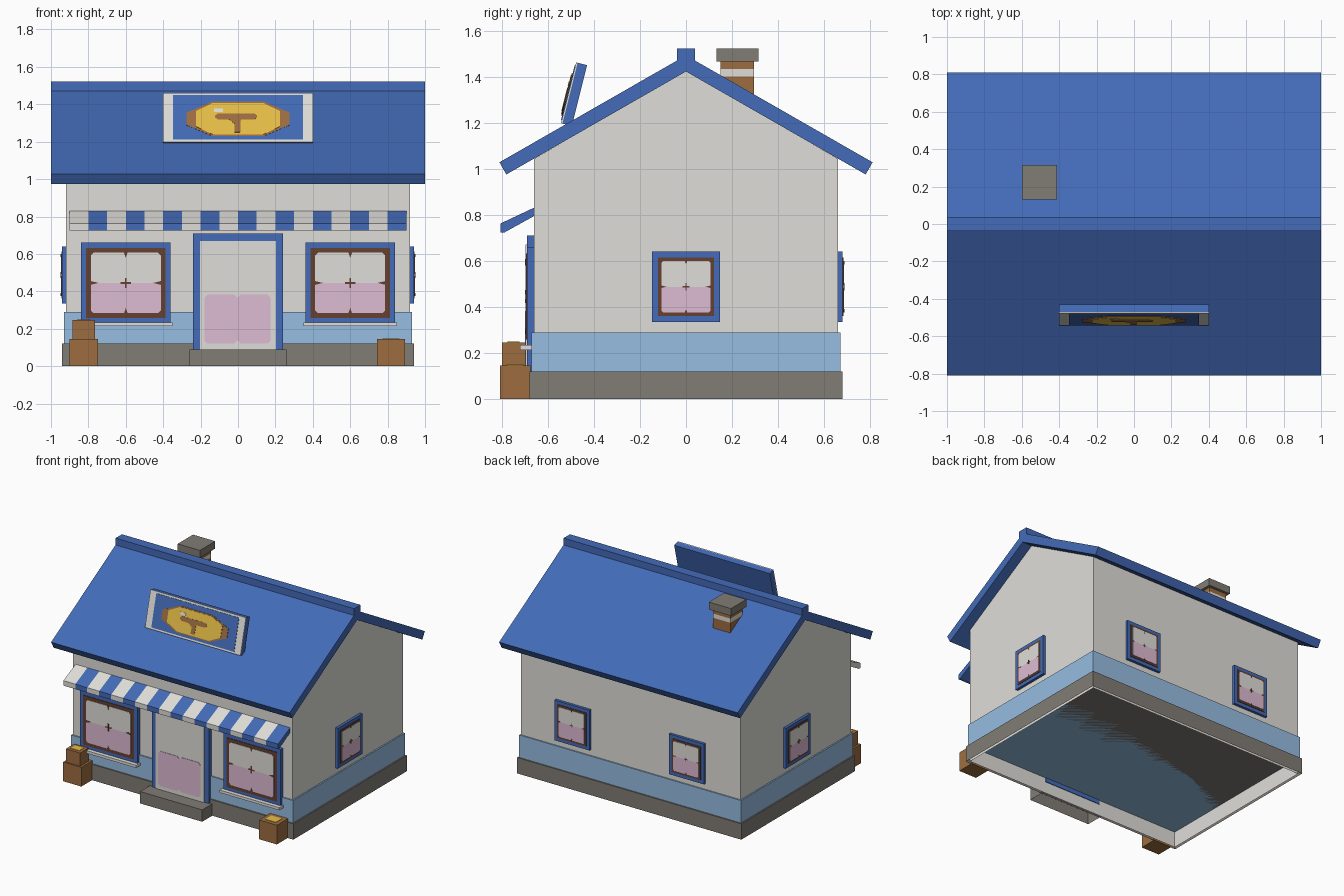
import bpy, bmesh, math
from mathutils import Matrix, Vector

if "Cube" in bpy.data.objects:
    bpy.data.objects.remove(bpy.data.objects["Cube"])


def material(name, r, g, b):
    lin = [((c / 255 + 0.055) / 1.055) ** 2.4 for c in (r, g, b)]
    m = bpy.data.materials.new(name)
    m.diffuse_color = (*lin, 1)
    m.use_nodes = True
    m.node_tree.nodes["Principled BSDF"].inputs["Base Color"].default_value = m.diffuse_color
    return m


WHITE = material("off_white", 224, 222, 217)
BLUE = material("roof_blue", 67, 107, 184)
PALE = material("pale_blue", 150, 189, 225)
STONE = material("stone_grey", 129, 124, 117)
WOOD = material("crate_brown", 157, 109, 64)
PINK = material("curtain_pink", 222, 187, 211)
DARK = material("dark_brown", 102, 65, 49)
GOLD = material("gold", 238, 196, 74)
ID = Matrix.Identity(4)


def prism(name, pts, lo, hi, mat, axis="x", xf=ID, open_bottom=False):
    """Extrude an outline along x (points are y,z) or along y (points are x,z)."""
    bm = bmesh.new()
    at = (lambda p, t: (t, p[0], p[1])) if axis == "x" else (lambda p, t: (p[0], t, p[1]))
    a = [bm.verts.new(at(p, lo)) for p in pts]
    b = [bm.verts.new(at(p, hi)) for p in pts]
    n = len(pts)
    bm.faces.new(a)
    bm.faces.new(b[::-1])
    for i in range(n):
        j = (i + 1) % n
        bm.faces.new((a[j], a[i], b[i], b[j]))
    bmesh.ops.recalc_face_normals(bm, faces=bm.faces)
    if open_bottom:
        bm.normal_update()
        bmesh.ops.delete(bm, geom=[f for f in bm.faces if f.normal.z < -0.9], context="FACES_ONLY")
    bm.transform(xf)
    me = bpy.data.meshes.new(name)
    bm.to_mesh(me)
    bm.free()
    me.materials.append(mat)
    ob = bpy.data.objects.new(name, me)
    bpy.context.collection.objects.link(ob)
    return ob


def box(name, x0, x1, y0, y1, z0, z1, mat, xf=ID, open_bottom=False):
    return prism(name, [(y0, z0), (y1, z0), (y1, z1), (y0, z1)], x0, x1, mat, "x", xf, open_bottom)


def cut_rect(x0, x1, z0, z1, cx, cz):
    """Rectangle outline with clipped corners."""
    return [(x0 + cx, z0), (x1 - cx, z0), (x1, z0 + cz), (x1, z1 - cz),
            (x1 - cx, z1), (x0 + cx, z1), (x0, z1 - cz), (x0, z0 + cz)]


# Walls, foundation and lower wall band
prism("walls", [(-.66, 0), (.66, 0), (.66, 1.043), (0, 1.425), (-.66, 1.043)],
      -.92, .92, WHITE, open_bottom=True)
box("foundation", -.94, .94, -.68, .68, 0, .12, STONE, open_bottom=True)
box("lower_wall_band", -.93, .93, -.67, .67, .12, .29, PALE)
box("door_step", -.26, .26, -.80, -.67, 0, .09, STONE, open_bottom=True)

# Roof and ridge
prism("roof", [(-.78, .975), (0, 1.422), (.78, .975), (.81, 1.028), (0, 1.492), (-.81, 1.028)],
      -1, 1, BLUE)
box("roof_ridge", -1, 1, -.038, .038, 1.44, 1.522, BLUE)

# Chimney: brick stack with a pale band under a stone cap
cx = -.505
box("chimney_lower", cx - .073, cx + .073, .15, .295, 1.27, 1.40, WOOD)
box("chimney_band", cx - .073, cx + .073, .15, .295, 1.40, 1.432, WHITE)
box("chimney_upper", cx - .073, cx + .073, .15, .295, 1.432, 1.465, WOOD)
box("chimney_cap", cx - .093, cx + .093, .132, .315, 1.465, 1.521, STONE)


# Windows: frame, brown sash, pale upper pane, pink lower pane, small joints
def window(name, xf, w, z0, z1, d, rim, sash):
    box(name + "_frame", -w, w, -d, .005, z0, z1, BLUE, xf)
    w -= rim
    z0, z1 = z0 + rim, z1 - rim
    box(name + "_sash", -w, w, -d - .004, -d, z0, z1, DARK, xf)
    w -= sash
    z0, z1 = z0 + sash, z1 - sash
    mid = (z0 + z1) / 2
    y0, y1 = -d - .007, -d - .004
    c = sash * .6
    prism(name + "_upper_pane", [(-w, mid), (w, mid), (w, z1 - c), (w - c, z1), (c - w, z1), (-w, z1 - c)],
          y0, y1, WHITE, "y", xf)
    prism(name + "_lower_pane", [(-w, z0 + c), (c - w, z0), (w - c, z0), (w, z0 + c), (w, mid), (-w, mid)],
          y0, y1, PINK, "y", xf)
    # joints at the centre and at the middle of each edge
    t, s = sash * .2, sash * 1.1
    y0, y1 = y0 - .001, y1 - .001
    box(name + "_joint_across", -s, s, y0, y1, mid - t, mid + t, DARK, xf)
    box(name + "_joint_up", -t, t, y0 - .0005, y1, mid - s, mid + s, DARK, xf)
    for sx in (-1, 1):
        prism(name + "_side_joint", [(sx * w, mid - t * 2), (sx * w, mid + t * 2), (sx * (w - s * 1.5), mid)],
              y0, y1, DARK, "y", xf)
    for ze, sg in ((z0, 1), (z1, -1)):
        prism(name + "_edge_joint", [(-t * 2, ze), (t * 2, ze), (0, ze + sg * s)], y0, y1, DARK, "y", xf)


def place(x, y, deg):
    return Matrix.Translation((x, y, 0)) @ Matrix.Rotation(math.radians(deg), 4, "Z")


for side, s in (("left", -1), ("right", 1)):
    window("front_window_" + side, place(s * .6, -.66, 0), .24, .23, .66, .03, .028, .025)
    box("window_sill_" + side, s * .6 - .25, s * .6 + .25, -.72, -.665, .214, .234, WHITE)
    window("side_window_" + side, place(s * .92, 0, s * 90), .147, .335, .64, .02, .026, .014)
    window("back_window_" + side, place(s * .48, .66, 180), .147, .335, .64, .02, .026, .014)

# Door with pink lower panels
box("door_frame", -.24, .24, -.69, -.655, .088, .71, BLUE)
box("door", -.203, .203, -.697, -.69, .09, .67, WHITE)
for side, x0, x1 in (("left", -.18, -.003), ("right", -.003, .175)):
    prism("door_panel_" + side, cut_rect(x0, x1, .12, .383, .018, .018), -.700, -.697, PINK, "y")

# Striped awning
awning = [(-.655, .833), (-.806, .762), (-.806, .724), (-.787, .724), (-.655, .797)]
for i in range(18):
    x = -.9 + i * .1
    prism("awning_stripe", awning, x, x + .1, BLUE if i % 2 else WHITE)

# Leaning roof sign with a plain loaf-shaped panel
sign = Matrix.Translation((0, -.54, 1.197)) @ Matrix.Rotation(math.radians(-14), 4, "X")
box("sign_board", -.4, .4, .004, .046, 0, .272, BLUE, sign)
box("sign_border", -.4, .4, -.003, .004, 0, .272, WHITE, sign)
box("sign_panel", -.347, .347, -.006, -.003, .014, .258, BLUE, sign)
prism("loaf_ends", cut_rect(-.275, .275, .08, .175, .03, .012), -.009, -.006, WOOD, "y", sign)
prism("loaf_rim", cut_rect(-.232, .232, .032, .222, .095, .042), -.0095, -.006, WOOD, "y", sign)
prism("loaf", cut_rect(-.225, .225, .04, .214, .09, .045), -.012, -.0095, GOLD, "y", sign)
prism("loaf_crease", cut_rect(-.122, .102, .122, .156, .015, .012), -.014, -.012, WOOD, "y", sign)
prism("loaf_notch", [(-.02, .052), (.012, .052), (.015, .123), (-.05, .123), (-.018, .1)],
      -.014, -.012, WOOD, "y", sign)
box("loaf_highlight", -.128, -.08, -.014, -.012, .163, .183, WHITE, sign)


# Crates with straw showing in the top
def crate(name, x0, x1, y0, y1, z0, z1):
    box(name, x0, x1, y0, y1, z0, z1, WOOD)
    m = (x1 - x0) * .2
    box(name + "_straw", x0 + m, x1 - m, y0 + m, y1 - m, z1, z1 + .003, GOLD)


crate("right_crate", .743, .892, -.808, -.675, 0, .146)
box("left_lower_crate", -.9, -.748, -.808, -.675, 0, .146, WOOD)
crate("left_upper_crate", -.885, -.765, -.798, -.698, .146, .246)
